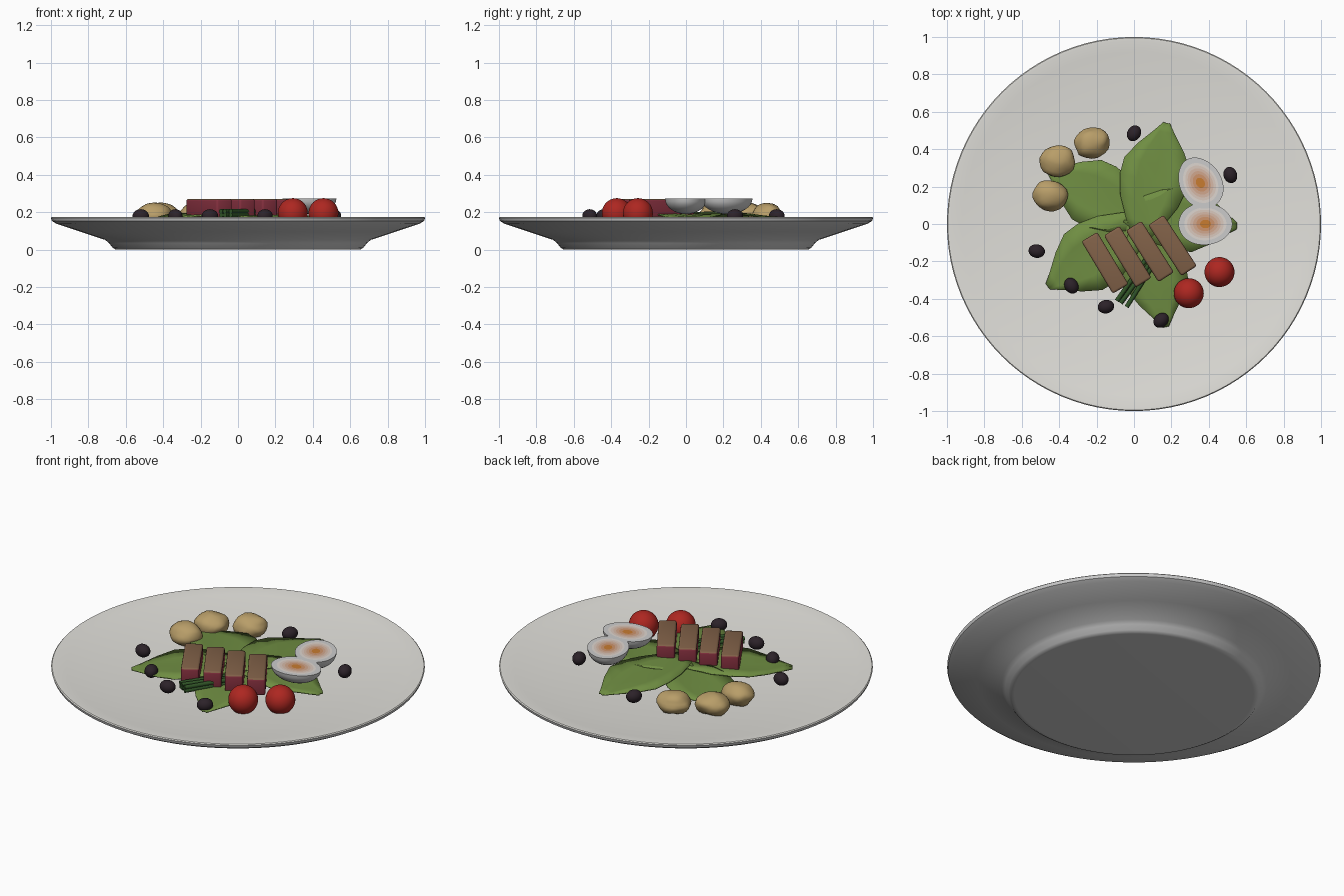
import bpy, bmesh, math, random
from mathutils import Vector, noise

if "Cube" in bpy.data.objects:
    bpy.data.objects.remove(bpy.data.objects["Cube"])

random.seed(4)


def mat(name, r, g, b):
    m = bpy.data.materials.new(name)
    m.diffuse_color = (r, g, b, 1)
    m.use_nodes = True
    m.node_tree.nodes["Principled BSDF"].inputs["Base Color"].default_value = m.diffuse_color
    return m


GREEN = mat("leaf green", 0.16, 0.27, 0.055)
BEAN = mat("bean green", 0.03, 0.09, 0.02)
RED = mat("tomato red", 0.42, 0.02, 0.015)
MEAT = mat("meat pink", 0.24, 0.03, 0.05)
CRUST = mat("seared brown", 0.22, 0.12, 0.065)
TAN = mat("potato tan", 0.48, 0.34, 0.14)
BLACK = mat("olive black", 0.025, 0.016, 0.022)
WHITE = mat("egg white", 0.75, 0.75, 0.72)
CERAMIC = mat("glazed top", 0.76, 0.75, 0.71)
UNDER = mat("underside", 0.6, 0.6, 0.59)
YOLK = [mat(f"yolk {i}", 0.58 + 0.03 * i, 0.2 + 0.095 * i, 0.03 + 0.12 * i) for i in range(6)]


def make(name, bm, mats, angle=40):
    bmesh.ops.recalc_face_normals(bm, faces=bm.faces)
    me = bpy.data.meshes.new(name)
    bm.to_mesh(me)
    bm.free()
    for m in mats:
        me.materials.append(m)
    ob = bpy.data.objects.new(name, me)
    bpy.context.collection.objects.link(ob)
    bpy.ops.object.select_all(action='DESELECT')
    ob.select_set(True)
    bpy.context.view_layer.objects.active = ob
    bpy.ops.object.shade_smooth_by_angle(angle=math.radians(angle))
    return ob


def lathe(profile, segs, mat_ids):
    # Spin a profile whose two ends lie on the axis
    bm = bmesh.new()
    rings = []
    for r, z in profile:
        if r == 0:
            rings.append([bm.verts.new((0, 0, z))] * segs)
        else:
            rings.append([bm.verts.new((r * math.cos(2 * math.pi * i / segs),
                                        r * math.sin(2 * math.pi * i / segs), z)) for i in range(segs)])
    for k in range(len(rings) - 1):
        a, b = rings[k], rings[k + 1]
        for i in range(segs):
            j = (i + 1) % segs
            f = bm.faces.new(list(dict.fromkeys([a[i], a[j], b[j], b[i]])))
            f.material_index = mat_ids[k]
    return bm


# Plate
make("plate", lathe([(0, 0.12), (0.3, 0.122), (0.5, 0.131), (0.75, 0.15), (0.92, 0.167), (0.98, 0.175),
                     (0.995, 0.175), (1, 0.17), (0.995, 0.153), (0.97, 0.138), (0.84, 0.095), (0.71, 0.052),
                     (0.69, 0.035), (0.67, 0.01), (0.655, 0.001), (0.64, 0), (0, 0)], 96,
                    [0] * 7 + [1] * 9), [CERAMIC, UNDER])


# Salad leaves: folded, arched sheets radiating from the centre
def leaf(name, base, tip, width, lift):
    base, tip = Vector(base), Vector(tip)
    along = tip - base
    side = Vector((-along.y, along.x)).normalized()
    shape = [(0, .3), (.12, .55), (.3, .85), (.48, 1), (.63, .98), (.78, .68), (.92, .3), (1, .1)]
    bm = bmesh.new()
    rows = []
    for t, w in shape:
        row = []
        for s in (-1, -.5, 0, .5, 1):
            p = base + along * t + side * s * w * width
            z = lift - 0.035 * t * t + 0.014 * (abs(s) * w - 0.5) * (1 - t) + 0.003 * math.sin(9 * t + 4 * s)
            row.append(bm.verts.new((p.x, p.y, z)))
        rows.append(row)
    for a, b in zip(rows, rows[1:]):
        for i in range(4):
            bm.faces.new((a[i], a[i + 1], b[i + 1], b[i]))
    ob = make(name, bm, [GREEN], 60)
    sol = ob.modifiers.new("thickness", 'SOLIDIFY')
    sol.thickness = 0.006


for i, (b, t, w, z) in enumerate([
        ((0.04, -0.06), (0.175, 0.54), 0.185, 0.203),
        ((0.08, 0.02), (-0.45, 0.28), 0.18, 0.196),
        ((0.05, 0.02), (-0.46, -0.335), 0.185, 0.193),
        ((0.05, 0.06), (0.17, -0.55), 0.17, 0.19),
        ((-0.05, 0.06), (0.55, -0.01), 0.17, 0.192)]):
    leaf(f"leaf_{i}", b, t, w, z)


# Ellipsoid pieces, optionally lumpy
def blob(name, loc, size, turn, m, lump=0.0):
    bm = bmesh.new()
    bmesh.ops.create_icosphere(bm, subdivisions=3 if lump else 4, radius=1)
    seed = Vector((loc[0] * 40, loc[1] * 40, 3))
    for v in bm.verts:
        v.co *= 1 + lump * noise.noise(v.co * 1.4 + seed)
    ob = make(name, bm, [m], 60)
    ob.location, ob.scale = loc, size
    ob.rotation_euler.z = math.radians(turn)


for i, (x, y) in enumerate([(0.457, -0.257), (0.293, -0.37)]):
    blob(f"tomato_{i}", (x, y, 0.195), (0.08, 0.08, 0.08), 0, RED)
for i, (x, y, a) in enumerate([(-0.41, 0.335, 5), (-0.225, 0.434, 10), (-0.447, 0.152, -10)]):
    blob(f"potato_{i}", (x, y, 0.187), (0.096, 0.083, 0.062), a, TAN, 0.14)
for i, (x, y, a) in enumerate([(0, 0.485, 60), (0.515, 0.262, 110), (-0.52, -0.145, -10),
                               (-0.335, -0.33, 120), (-0.15, -0.442, 10), (0.145, -0.515, 40)]):
    blob(f"olive_{i}", (x, y, 0.18), (0.044, 0.036, 0.036), a, BLACK)

# Halved eggs with a yolk fading into the white
for i, (x, y, a) in enumerate([(0.355, 0.22, 120), (0.382, 0.0, 0)]):
    prof = [(0, 0), (.2, 0), (.34, 0), (.46, 0), (.57, 0), (.68, 0), (.78, 0), (1, 0)]
    prof += [(math.cos(q * math.pi / 16), -math.sin(q * math.pi / 16)) for q in range(1, 8)] + [(0, -1)]
    bm = lathe(prof, 48, [1, 2, 3, 4, 5, 6] + [0] * 9)
    for v in bm.verts:
        v.co.y *= 1 + 0.06 * v.co.x
        v.co = Vector((v.co.x * 0.144, v.co.y * 0.112, v.co.z * 0.082))
    ob = make(f"egg_half_{i}", bm, [WHITE] + YOLK)
    ob.location = (x, y, 0.272)
    ob.rotation_euler.z = math.radians(a + 180)

# Meat slices, seared on top
for i, (x, y) in enumerate([(-0.155, -0.208), (-0.034, -0.175), (0.085, -0.147), (0.206, -0.115)]):
    bm = bmesh.new()
    bmesh.ops.create_cube(bm, size=1)
    for v in bm.verts:
        v.co = Vector((v.co.x * 0.325, v.co.y * 0.098, v.co.z * 0.1))
    bmesh.ops.bevel(bm, geom=bm.edges[:], offset=0.012, segments=3, affect='EDGES', profile=0.5)
    bm.normal_update()
    for f in bm.faces:
        f.material_index = 1 if abs(f.normal.z) > 0.6 else 0
    ob = make(f"meat_slice_{i}", bm, [MEAT, CRUST])
    ob.location = (x, y, 0.221)
    ob.rotation_euler.z = math.radians(-59 + 0.7 * i)

# Bundle of green beans poking out under the meat
for i in range(6):
    bm = bmesh.new()
    bmesh.ops.create_cone(bm, cap_ends=True, segments=10, radius1=0.012, radius2=0.012, depth=0.32)
    ob = make(f"green_bean_{i}", bm, [BEAN])
    k = i % 3
    ob.location = (0.0 + 0.023 * k, -0.28 - 0.014 * k, 0.185 + 0.02 * (i // 3))
    ob.rotation_euler = (0, math.radians(90), math.radians(59 + random.uniform(-6, 6)))
